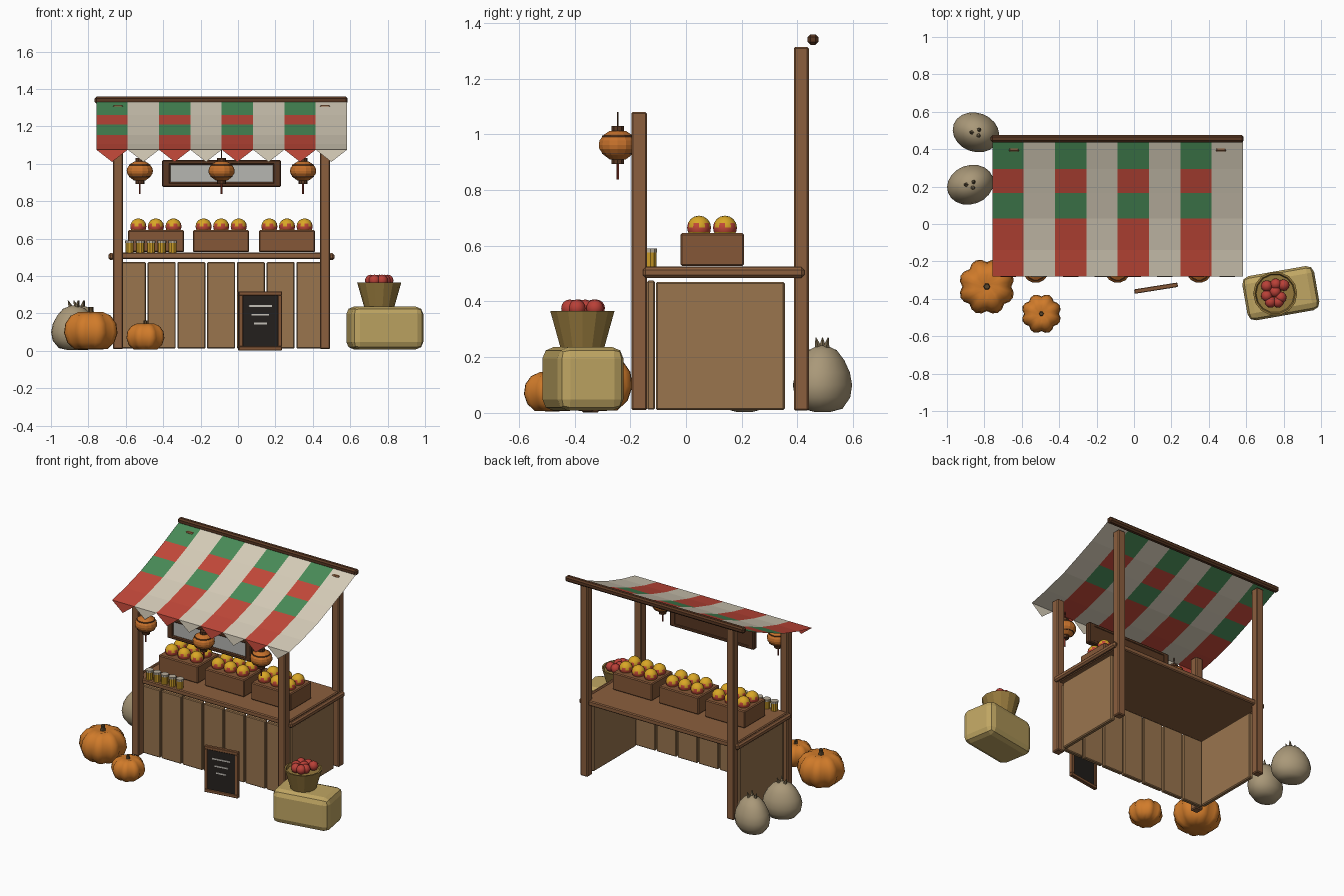
import bpy, bmesh, math
from mathutils import Matrix, Vector

if "Cube" in bpy.data.objects:
    bpy.data.objects.remove(bpy.data.objects["Cube"])

MATS = {}
def mat(hexcol):
    if hexcol not in MATS:
        m = bpy.data.materials.new("colour_" + hexcol)
        c = [(int(hexcol[i:i + 2], 16) / 255) ** 2.2 for i in (0, 2, 4)]
        m.diffuse_color = (*c, 1)
        m.use_nodes = True
        m.node_tree.nodes["Principled BSDF"].inputs["Base Color"].default_value = m.diffuse_color
        MATS[hexcol] = m
    return MATS[hexcol]

WOOD, DARK, PLANK, CRATE = "8a5f40", "593a27", "98744f", "84583a"
ORANGE, GREY, STEM, RED, YELLOW, STRAW = "cf7a2e", "a89778", "5a4830", "c0493a", "d8a52a", "bfa563"

def finish(name, bm, cols, smooth=False):
    bm.normal_update()
    me = bpy.data.meshes.new(name)
    bm.to_mesh(me)
    bm.free()
    for c in cols:
        me.materials.append(mat(c))
    if smooth:
        me.shade_smooth()
    ob = bpy.data.objects.new(name, me)
    bpy.context.collection.objects.link(ob)
    return ob

def box(name, c, s, col, bev=0.006, rot=0.0, seg=1):
    bm = bmesh.new()
    bmesh.ops.create_cube(bm, size=1, matrix=Matrix.Diagonal((*s, 1)))
    if bev:
        bmesh.ops.bevel(bm, geom=bm.edges[:], offset=bev, segments=seg, profile=0.5, affect='EDGES')
    ob = finish(name, bm, [col])
    ob.location = c
    ob.rotation_euler.z = rot
    return ob

def lathe(name, prof, loc, col, n=12, lobe=0.0, lobes=8, sx=1.0, rot=0.0, smooth=False):
    """Revolve (radius, z) points; lobe carves pumpkin ribs."""
    bm = bmesh.new()
    rings = []
    for r, z in prof:
        ring = []
        for i in range(n):
            a = 2 * math.pi * i / n
            k = 1 - lobe * (1 - abs(math.sin(lobes * a / 2)))
            ring.append(bm.verts.new((r * k * sx * math.cos(a), r * k * math.sin(a), z)))
        rings.append(ring)
    for lo, hi in zip(rings, rings[1:]):
        for i in range(n):
            j = (i + 1) % n
            bm.faces.new((lo[i], lo[j], hi[j], hi[i]))
    bm.faces.new(rings[0][::-1])
    bm.faces.new(rings[-1])
    ob = finish(name, bm, [col], smooth)
    ob.location = loc
    ob.rotation_euler.z = rot
    return ob

def ball(name, loc, r, cols, banded=False):
    bm = bmesh.new()
    bmesh.ops.create_uvsphere(bm, u_segments=12, v_segments=8, radius=r)
    if banded:  # red zigzag belt on a yellow fruit
        for i, f in enumerate(bm.faces):
            c = f.calc_center_median()
            k = int((math.atan2(c.y, c.x) + math.pi) / (math.pi / 6))
            f.material_index = int(-0.5 * r < c.z < (0.5 if k % 2 else 0.1) * r)
    ob = finish(name, bm, cols, True)
    ob.location = loc

CX = -0.09
SIDES = (("left", -0.642), ("right", 0.465))

# Posts, side panels and counter rails
for side, x in SIDES:
    box(f"front_post_{side}", (x, -0.168, 0.545), (0.055, 0.057, 1.07), WOOD)
    box(f"back_post_{side}", (x, 0.414, 0.661), (0.055, 0.054, 1.305), WOOD)
    box(f"side_panel_{side}", (x, 0.123, 0.24), (0.03, 0.463, 0.46), PLANK)
    xr = x + (0.035 if x > 0 else -0.035)
    box(f"counter_rail_{side}", (xr, 0.135, 0.504), (0.03, 0.58, 0.038), WOOD, 0.01)

# Counter top and front planks
box("counter_top", (CX, 0.135, 0.508), (1.15, 0.575, 0.034), WOOD)
for i in range(7):
    box(f"front_plank_{i}", (CX + (i - 3) * 0.159, -0.126, 0.243), (0.15, 0.028, 0.463), PLANK, 0.005)

# Ridge beam
box("ridge_beam", (CX, 0.456, 1.34), (1.353, 0.038, 0.038), DARK, 0.01)

# Striped awning sheet with pointed valance
prof = [(0.445, 1.332), (0.293, 1.262), (0.165, 1.209), (0.03, 1.155), (-0.14, 1.105), (-0.28, 1.075)]
bands = [1, 0, 1, 0, 0]
x0, w = -0.757, 0.1675
bm = bmesh.new()
for c in range(8):
    xa, xb = x0 + c * w, x0 + (c + 1) * w
    for k in range(5):
        (ya, za), (yb, zb) = prof[k], prof[k + 1]
        f = bm.faces.new([bm.verts.new(v) for v in ((xa, ya, za), (xa, yb, zb), (xb, yb, zb), (xb, ya, za))])
        f.material_index = 2 if c % 2 else bands[k]
    y, z = prof[-1]
    f = bm.faces.new([bm.verts.new(v) for v in ((xa, y, z), ((xa + xb) / 2, y - 0.004, z - 0.065), (xb, y, z))])
    f.material_index = 2 if c % 2 else 0
bmesh.ops.remove_doubles(bm, verts=bm.verts, dist=1e-4)
finish("awning", bm, ["c24a3c", "4a8a58", "d6ccb8"])

# Hanging sign: frame plus pale panel
sx, sz = -0.088, 0.948
box("sign_back", (sx, -0.163, sz), (0.60, 0.02, 0.12), DARK, 0)
box("sign_panel", (sx, -0.176, sz), (0.55, 0.008, 0.10), "b4b4b0", 0)
for s in (-1, 1):
    box("sign_frame_rail", (sx, -0.17, sz + s * 0.059), (0.636, 0.04, 0.025), DARK)
    box("sign_frame_stile", (sx + s * 0.296, -0.17, sz), (0.044, 0.04, 0.118), DARK)

# Lanterns
for i, x in enumerate((-0.525, -0.088, 0.348)):
    p = (x, -0.245, 0)
    lathe(f"lantern_{i}", [(0.03, 0.91), (0.054, 0.928), (0.068, 0.948), (0.07, 0.962),
                           (0.067, 0.978), (0.052, 0.998), (0.03, 1.012)], p, "c4702f", 14)
    lathe(f"lantern_cap_{i}", [(0.024, 1.01), (0.024, 1.03)], p, DARK, 10)
    lathe(f"lantern_base_{i}", [(0.024, 0.893), (0.024, 0.911)], p, DARK, 10)
    lathe(f"lantern_cord_{i}", [(0.003, 1.03), (0.003, 1.08)], p, DARK, 6)
    lathe(f"lantern_tassel_{i}", [(0.005, 0.838), (0.005, 0.895)], p, "8c3a2c", 6)
    for z in (0.932, 0.992):
        lathe(f"lantern_band_{i}", [(0.058, z - 0.003), (0.058, z + 0.003)], p, DARK, 14)

# Fruit crates
for i, x in enumerate((-0.439, CX, 0.262)):
    box(f"crate_{i}", (x, 0.094, 0.586), (0.30, 0.228, 0.118), CRATE)
    for dx in (-0.094, 0, 0.094):
        for y in (0.047, 0.14):
            ball(f"fruit_{i}", (x + dx, y, 0.665), 0.043, [YELLOW, RED], True)

# Jars on the counter
for i in range(5):
    p = (-0.58 + i * 0.0575, -0.127, 0.524)
    lathe(f"jar_{i}", [(0.022, 0), (0.022, 0.052)], p, "c99a2c", 10)
    lathe(f"jar_lid_{i}", [(0.025, 0.052), (0.025, 0.066)], p, "b8ad9a", 10)

# Chalkboard, slightly turned
rot = math.radians(9)
o, R = Vector((0.118, -0.343, 0.16)), Matrix.Rotation(rot, 3, 'Z')
def board_part(name, c, s, col, bev=0.003):
    box(name, o + R @ Vector(c), s, col, bev, rot)
board_part("chalkboard_slate", (0, 0, 0), (0.21, 0.012, 0.29), "2a2624", 0)
for s in (-1, 1):
    board_part("chalkboard_rail", (0, 0, s * 0.147), (0.234, 0.024, 0.022), CRATE)
    board_part("chalkboard_stile", (s * 0.106, 0, 0), (0.022, 0.024, 0.275), CRATE)
for z, l in ((0.08, 0.125), (0.032, 0.095), (-0.014, 0.07)):
    board_part("chalk_line", (0, -0.008, z), (l, 0.004, 0.009), "c8c4bc", 0)

# Straw bale with basket of apples
box("straw_bale", (0.785, -0.37, 0.122), (0.39, 0.24, 0.228), STRAW, 0.04, math.radians(10), 2)
lathe("basket", [(0.08, 0.232), (0.118, 0.365), (0.108, 0.365), (0.102, 0.348)], (0.755, -0.372, 0), "94783f", 14)
for ax, ay in ((-0.045, 0.04), (0.003, 0.05), (0.045, 0.045), (-0.045, -0.012), (0, 0.01),
               (0.03, -0.02), (-0.025, -0.045), (0.015, -0.045)):
    ball("apple", (0.755 + ax, -0.372 + ay, 0.376), 0.031, ["b8423a"])

# Ribbed pumpkins
for i, (x, y, r, h) in enumerate(((-0.787, -0.335, 0.152, 0.205), (-0.495, -0.48, 0.108, 0.143))):
    shape = [(0.25, 0.02), (0.62, 0.03), (0.88, 0.2), (1, 0.45), (0.95, 0.7), (0.75, 0.9), (0.45, 1), (0.15, 0.95)]
    lathe(f"pumpkin_{i}", [(a * r, b * h) for a, b in shape], (x, y, 0.003), ORANGE, 32, 0.14, smooth=True)
    lathe(f"pumpkin_stem_{i}", [(r * 0.13, h * 0.93), (r * 0.09, h * 1.06), (r * 0.1, h * 1.14)], (x, y, 0), STEM, 6)

# Pale pear-shaped squashes behind the stall
for i, (x, y, a) in enumerate(((-0.875, 0.21, 20), (-0.845, 0.49, -20))):
    shape = [(0.03, 0.004), (0.07, 0.015), (0.097, 0.055), (0.104, 0.1), (0.096, 0.145), (0.076, 0.19), (0.05, 0.225), (0.015, 0.242)]
    lathe(f"squash_{i}", shape, (x, y, 0), GREY, 20, sx=1.22, rot=math.radians(a), smooth=True)
    for dx, dy in ((-0.02, 0), (0.015, 0.012), (0.012, -0.014)):
        s = lathe(f"squash_stem_{i}", [(0.014, 0), (0.002, 0.04)], (x + dx, y + dy, 0.232), "75674e", 5)
        s.rotation_euler = (-dy * 18, dx * 18, 0)
